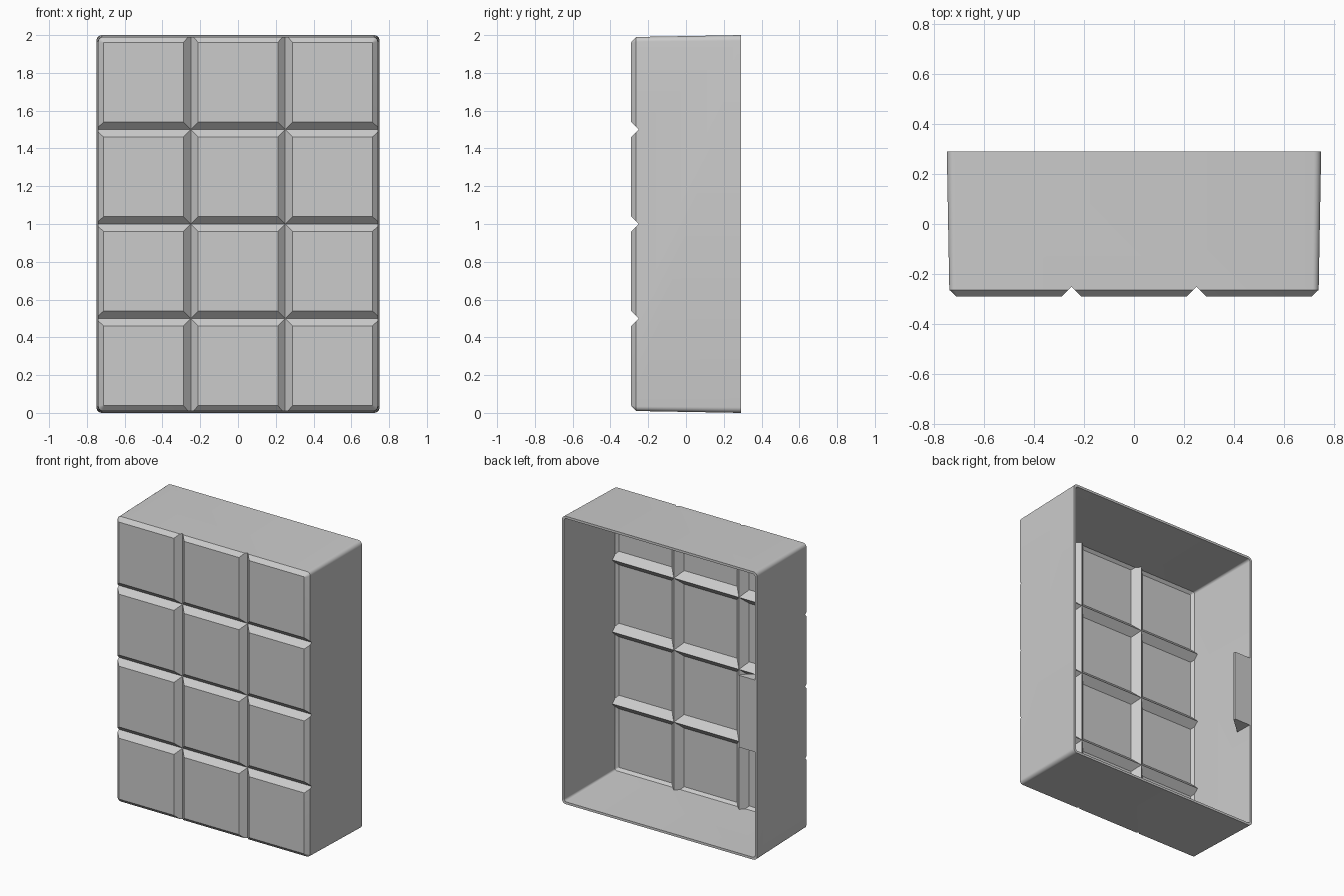
import bpy
import bmesh
import math

cube = bpy.data.objects.get("Cube")
if cube:
    bpy.data.objects.remove(cube, do_unlink=True)

grey = bpy.data.materials.new("grey_plastic")
grey.use_nodes = True
COLOUR = (0.6, 0.6, 0.6, 1)
grey.diffuse_color = COLOUR
grey.node_tree.nodes["Principled BSDF"].inputs["Base Color"].default_value = COLOUR


def loft(name, rings):
    """Closed solid through rings of points that share one point count."""
    bm = bmesh.new()
    rows = [[bm.verts.new(p) for p in ring] for ring in rings]
    n = len(rows[0])
    for a, b in zip(rows, rows[1:]):
        for i in range(n):
            j = (i + 1) % n
            bm.faces.new((a[i], a[j], b[j], b[i]))
    bm.faces.new(rows[0])
    bm.faces.new(rows[-1])
    bmesh.ops.recalc_face_normals(bm, faces=bm.faces)
    mesh = bpy.data.meshes.new(name)
    bm.to_mesh(mesh)
    bm.free()
    mesh.materials.append(grey)
    obj = bpy.data.objects.new(name, mesh)
    bpy.context.collection.objects.link(obj)
    return obj


def rounded_ring(hx, hz, y, r, steps=6):
    """Rounded rectangle around z = 1, at depth y."""
    pts = []
    for k, (sx, sz) in enumerate(((1, 1), (-1, 1), (-1, -1), (1, -1))):
        for s in range(steps + 1):
            a = math.pi / 2 * (k + s / steps)
            pts.append((sx * (hx - r) + r * math.cos(a), y,
                        1 + sz * (hz - r) + r * math.sin(a)))
    return pts


def cut(target, cutter):
    mod = target.modifiers.new("cut", "BOOLEAN")
    mod.operation = "DIFFERENCE"
    mod.solver = "EXACT"
    mod.object = cutter
    bpy.context.view_layer.objects.active = target
    bpy.ops.object.modifier_apply(modifier=mod.name)
    bpy.data.objects.remove(cutter, do_unlink=True)


def cut_grooves(target, apex):
    """V grooves, 45 degrees each side, splitting the front into 3 x 4 cells."""
    d = apex + 0.4
    profile = ((-d, -0.4), (d, -0.4), (0, apex))
    for x in (-0.25, 0.25):
        cut(target, loft("groove", [[(x + u, y, z) for u, y in profile]
                                    for z in (-0.2, 2.2)]))
    for z in (0.5, 1, 1.5):
        cut(target, loft("groove", [[(x, y, z + u) for u, y in profile]
                                    for x in (-1, 1)]))


# Outer shell: slight draft toward the front and a bevelled front edge
shell = loft("panel_shell", [
    rounded_ring(0.75, 1, 0.29, 0.03),
    rounded_ring(0.74, 0.99, -0.264, 0.025),
    rounded_ring(0.712, 0.962, -0.29, 0.003)])
cut_grooves(shell, -0.251)

# Hollow inside, following the outer grooves as ridges
hollow = loft("hollow", [
    rounded_ring(0.736, 0.986, 0.4, 0.018),
    rounded_ring(0.722, 0.972, -0.252, 0.014),
    rounded_ring(0.704, 0.954, -0.27, 0.003)])
cut_grooves(hollow, -0.223)
cut(shell, hollow)

# Wedge-shaped tab inside one side wall, at the open back
profile = ((-0.742, 0.288), (-0.61, 0.288), (-0.61, 0.272), (-0.737, 0.16))
tab = loft("inner_tab", [[(x, y, z) for x, y in profile] for z in (0.75, 1.25)])

# Smooth rounded corners, sharp edges elsewhere
for obj in (shell, tab):
    bpy.ops.object.select_all(action="DESELECT")
    obj.select_set(True)
    bpy.context.view_layer.objects.active = obj
    bpy.ops.object.shade_smooth_by_angle(angle=math.radians(25))
